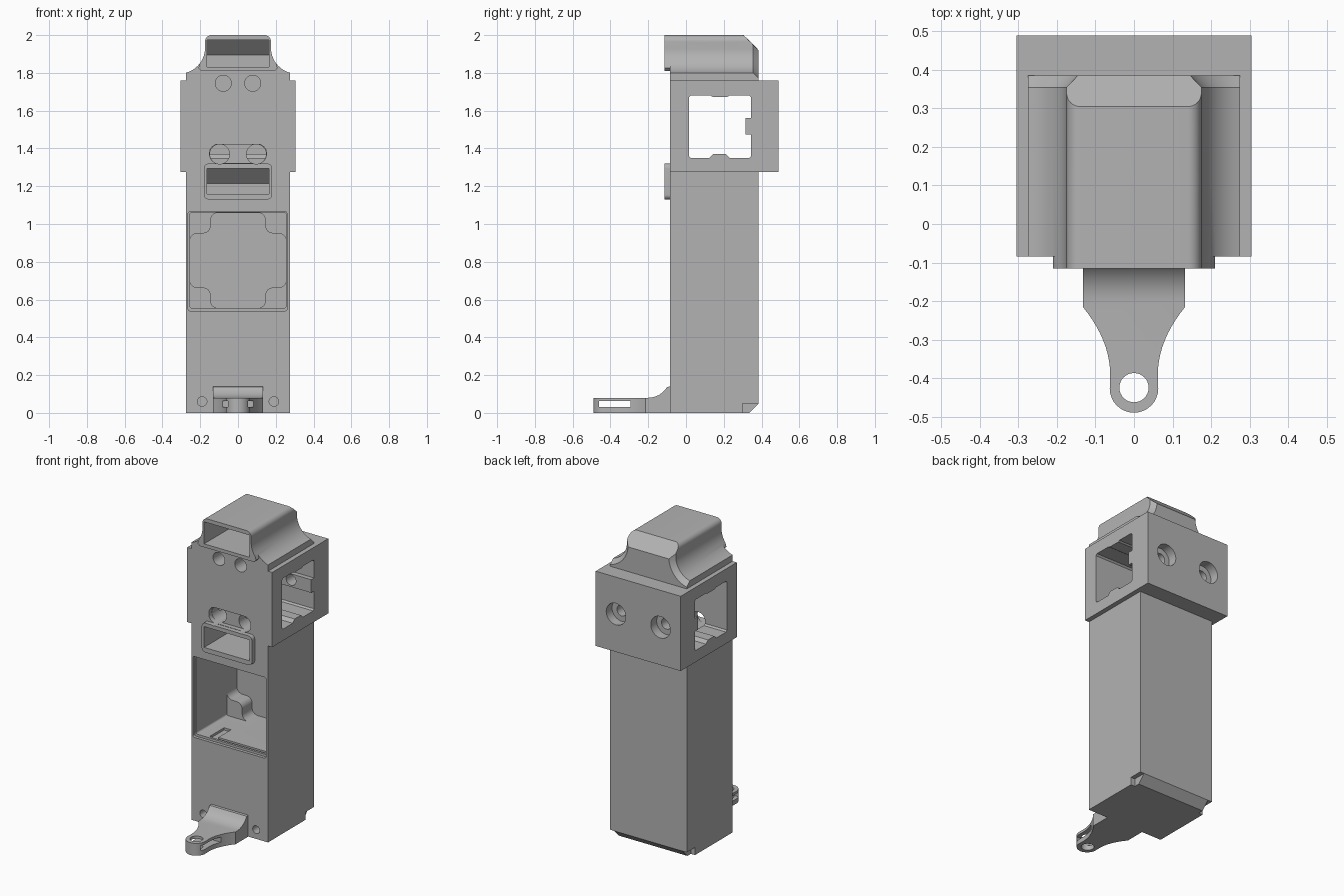
import bpy, bmesh, math
from mathutils import Vector

old = bpy.data.objects.get("Cube")
if old:
    bpy.data.objects.remove(old, do_unlink=True)

grey = bpy.data.materials.new("plain_grey")
grey.use_nodes = True
COLOR = (0.45, 0.45, 0.45, 1)
grey.diffuse_color = COLOR
grey.node_tree.nodes["Principled BSDF"].inputs["Base Color"].default_value = COLOR


def loft(name, rings):
    """Closed solid through matching rings of points."""
    bm = bmesh.new()
    loops = [[bm.verts.new(p) for p in ring] for ring in rings]
    n = len(loops[0])
    for a, b in zip(loops, loops[1:]):
        for i in range(n):
            j = (i + 1) % n
            bm.faces.new((a[i], a[j], b[j], b[i]))
    bm.faces.new(loops[0])
    bm.faces.new(loops[-1])
    bmesh.ops.recalc_face_normals(bm, faces=bm.faces)
    mesh = bpy.data.meshes.new(name)
    bm.to_mesh(mesh)
    bm.free()
    mesh.materials.append(grey)
    obj = bpy.data.objects.new(name, mesh)
    bpy.context.collection.objects.link(obj)
    return obj


def place(axis, u, v, t):
    return {"x": (t, u, v), "y": (u, t, v), "z": (u, v, t)}[axis]


def prism(name, axis, pts, start, end):
    return loft(name, [[place(axis, u, v, t) for u, v in pts] for t in (start, end)])


def arc(cx, cy, r, a0, a1, steps=8):
    angles = [math.radians(a0 + (a1 - a0) * i / steps) for i in range(steps + 1)]
    return [(cx + r * math.cos(a), cy + r * math.sin(a)) for a in angles]


def circle(cx, cy, r):
    return arc(cx, cy, r, 0, 348.75, 31)


def rect(u0, u1, v0, v1, r=0):
    if not r:
        return [(u0, v0), (u1, v0), (u1, v1), (u0, v1)]
    return (arc(u1 - r, v1 - r, r, 0, 90) + arc(u0 + r, v1 - r, r, 90, 180)
            + arc(u0 + r, v0 + r, r, 180, 270) + arc(u1 - r, v0 + r, r, 270, 360))


def mirrored(half):
    return half + [(-u, v) for u, v in reversed(half)]


def combine(target, other, operation):
    mod = target.modifiers.new("combine", "BOOLEAN")
    mod.operation = operation
    mod.solver = "EXACT"
    mod.object = other
    bpy.context.view_layer.objects.active = target
    bpy.ops.object.modifier_apply(modifier=mod.name)
    bpy.data.objects.remove(other, do_unlink=True)


def cut(target, axis, pts, start, end):
    combine(target, prism("cutter", axis, pts, start, end), "DIFFERENCE")


def finish(obj):
    bpy.ops.object.select_all(action="DESELECT")
    obj.select_set(True)
    bpy.context.view_layer.objects.active = obj
    bpy.ops.object.shade_smooth_by_angle(angle=math.radians(30))


FRONT, BACK = -0.085, 0.385


# Hood outline: concave flanks and rounded top, shrunk by an offset
def hood_half(o):
    a, b = 0.14 + o, 0.135 + o
    end = math.acos(0.04 / a)
    flank = [(0.315 - a * math.cos(end * k / 12), 1.93 - b * math.sin(end * k / 12))
             for k in range(12, -1, -1)]
    return flank + arc(0.14, 1.965, 0.035 - o, 0, 90)


def hood_ring(y, o):
    return [(u, y, v) for u, v in mirrored([(0.275, 1.7)] + hood_half(o))]


# Main casing with collar, hood and window rims
casing = prism("casing", "z", rect(-0.275, 0.275, FRONT, BACK), 0, 1.5)
collar = prism("collar", "z", rect(-0.305, 0.305, FRONT, 0.49), 1.275, 1.76)
combine(casing, collar, "UNION")
hood = loft("hood", [hood_ring(FRONT, 0), hood_ring(0.355, 0), hood_ring(BACK, 0.029)])
cut(hood, "x", [(0.305, 2.0), (0.405, 1.9), (0.5, 2.1), (0.305, 2.1)], -0.4, 0.4)
combine(casing, hood, "UNION")
top_rim = prism("top_rim", "y", mirrored([(0.195, 1.81), (0.21, 1.825)]
                + [p for p in hood_half(0) if p[0] < 0.21]), -0.115, 0.1)
combine(casing, top_rim, "UNION")
lower_rim = prism("lower_rim", "y", rect(-0.18, 0.18, 1.13, 1.32, 0.025), -0.115, 0)
combine(casing, lower_rim, "UNION")

# Side window with small tabs, open right through
side_window = [(0.015, 1.36), (0.025, 1.35), (0.125, 1.35), (0.145, 1.37), (0.21, 1.37),
               (0.23, 1.35), (0.335, 1.35), (0.345, 1.36), (0.345, 1.475), (0.315, 1.475),
               (0.315, 1.56), (0.345, 1.56), (0.345, 1.67), (0.335, 1.68), (0.23, 1.68),
               (0.22, 1.673), (0.14, 1.673), (0.13, 1.68), (0.025, 1.68), (0.015, 1.67)]
cut(casing, "x", side_window, -0.5, 0.5)

# Two front viewing windows with sloped backs
for low, high in ((1.832, 1.975), (1.16, 1.295)):
    slope = [(-0.2, low), (0.34, low), (0.34, high - 0.08), (0.26, high), (-0.2, high)]
    cut(casing, "x", slope, -0.163, 0.163)

# Deep square bay with a shallow lip and rounded corner posts at the back
cut(casing, "y", rect(-0.265, 0.26, 0.54, 1.065, 0.012), -0.2, FRONT + 0.02)
cut(casing, "y", rect(-0.255, 0.255, 0.555, 1.06, 0.012), -0.2, 0.25)
r = 0.04
corner = (arc(0.255 - r, 0.255 - 0.11 - r, r, 0, 90)
          + arc(0.145 + r, 0.145 + r, r, 270, 180)
          + arc(0.145 - r, 0.255 - r, r, 0, 90))
cross = mirrored(corner)
cross = cross + [(u, -v) for u, v in reversed(cross)]
cut(casing, "y", [(u, v * 0.99 + 0.807) for u, v in cross], 0.2, 0.352)
# Grooves in the bay floor
cut(casing, "z", rect(-0.17, -0.12, -0.05, 0.1), 0.54, 0.6)
cut(casing, "z", rect(-0.12, 0.24, -0.05, -0.03), 0.54, 0.6)

# Round holes and the shallow slot on the front
cut(casing, "y", rect(-0.15, 0.15, 1.322, 1.422, 0.045), -0.2, FRONT + 0.03)
for s in (-1, 1):
    cut(casing, "y", circle(s * 0.097, 1.37, 0.052), -0.2, 0.08)
    cut(casing, "y", circle(s * 0.078, 1.745, 0.042), -0.2, 0.1)
    cut(casing, "y", circle(s * 0.19, 0.06, 0.025), -0.2, 0.05)
    # Counterbored holes in the back
    cut(casing, "y", circle(s * 0.16, 1.52, 0.07), 0.43, 0.6)
    cut(casing, "y", circle(s * 0.16, 1.52, 0.035), 0.3, 0.6)
    # Notches at the lower back corners
    cut(casing, "x", rect(0.3, 0.5, -0.1, 0.05), s * 0.245, s * 0.4)
# Lower back chamfer
cut(casing, "x", [(0.285, -0.05), (0.435, 0.1), (0.5, -0.05)], -0.4, 0.4)
finish(casing)

# Front tongue: tapered outline with a round tip
taper = [(0.062 + 0.071 * (k / 10) ** 2, -0.39 + 0.175 * k / 10) for k in range(10, -1, -1)]
outline = mirrored([(0.133, -0.07)] + taper + arc(0, -0.427, 0.063, 0, -90)[:-1]
                   + [(0.0001, -0.49)])
tongue = prism("front_tongue", "z", outline, 0, 0.2)
# Top of the tongue is flat, then sweeps up to the casing
sweep = [(FRONT + 0.115 * math.cos(math.radians(a)) - 0.115,
          0.195 + 0.115 * math.sin(math.radians(a))) for a in range(-90, -29, 10)]
cut(tongue, "x", [(-0.6, 0.08)] + sweep + [(-0.08, 0.14), (-0.08, 0.3), (-0.6, 0.3)], -0.3, 0.3)
# Tip hole and the slot across it
cut(tongue, "z", circle(0, -0.425, 0.038), -0.1, 0.3)
cut(tongue, "x", rect(-0.46, -0.295, 0.03, 0.063), -0.3, 0.3)
finish(tongue)
